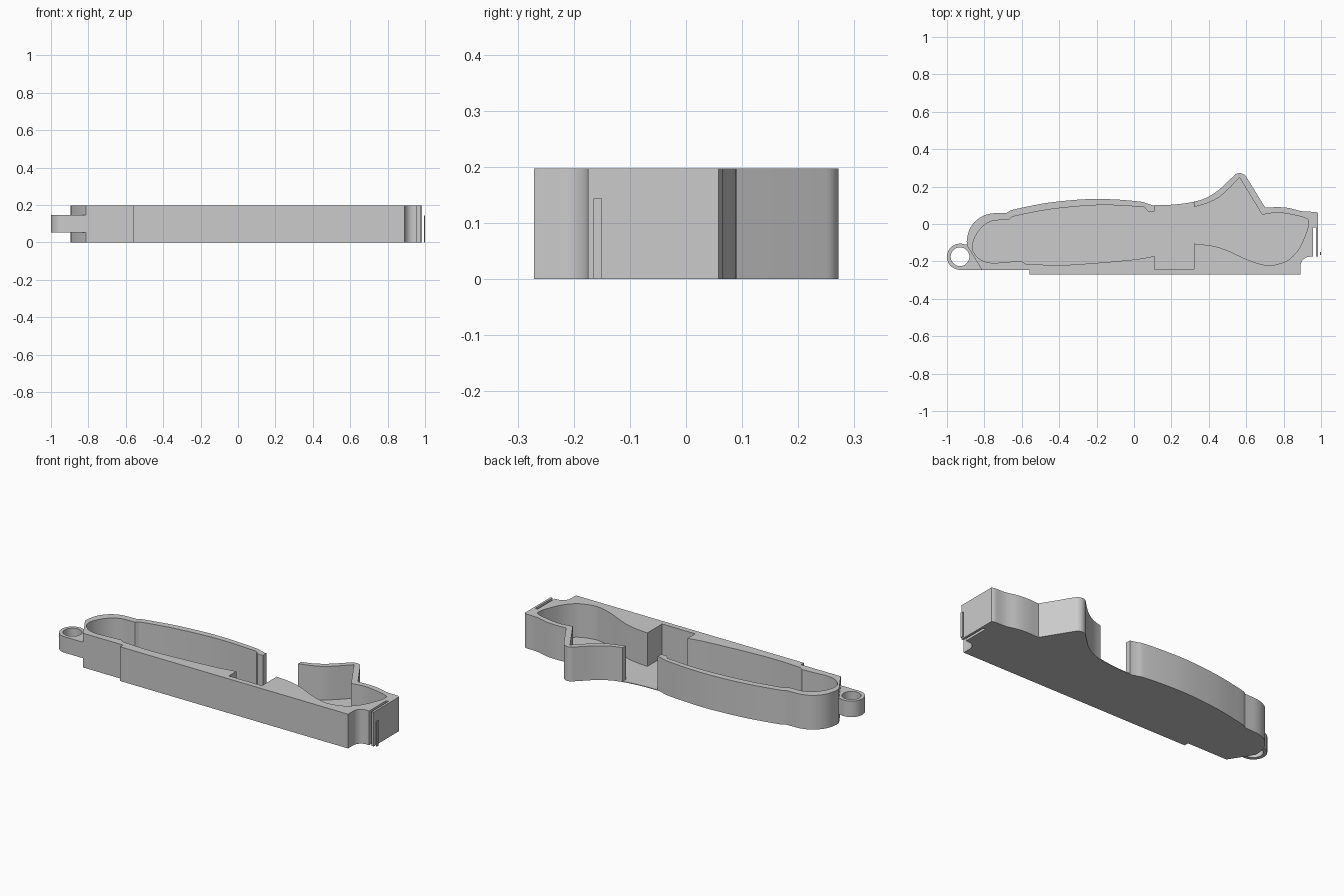
import bpy
import bmesh
import math
from mathutils import Vector

HEIGHT = 0.197
FLOOR = 0.004

default_cube = bpy.data.objects.get("Cube")
if default_cube:
    bpy.data.objects.remove(default_cube, do_unlink=True)

grey = bpy.data.materials.new("plain grey")
grey.use_nodes = True
grey.diffuse_color = (0.6, 0.6, 0.6, 1)
grey.node_tree.nodes["Principled BSDF"].inputs["Base Color"].default_value = grey.diffuse_color


def smooth(points, steps=6):
    """Rounded path that passes through every given point."""
    pts = [Vector(p) for p in points]
    pts = [pts[0] * 2 - pts[1]] + pts + [pts[-1] * 2 - pts[-2]]
    path = []
    for a, b, c, d in zip(pts, pts[1:], pts[2:], pts[3:]):
        for i in range(steps):
            t = i / steps
            path.append(b + (c - a) * t / 2
                        + (a - b * 2.5 + c * 2 - d / 2) * t ** 2
                        + (b * 3 - a - c * 3 + d) * t ** 3 / 2)
    return path + [pts[-2]]


def arc(centre, radius, start, end, steps=24):
    """Circular path, angles in degrees."""
    path = []
    for i in range(steps + 1):
        angle = math.radians(start + (end - start) * i / steps)
        path.append(Vector(centre) + Vector((math.cos(angle), math.sin(angle))) * radius)
    return path


def prism(name, outline, bottom, top):
    """Closed outline extruded straight up."""
    bm = bmesh.new()
    face = bm.faces.new([bm.verts.new((p[0], p[1], bottom)) for p in outline])
    result = bmesh.ops.extrude_face_region(bm, geom=[face])
    raised = [v for v in result["geom"] if isinstance(v, bmesh.types.BMVert)]
    bmesh.ops.translate(bm, verts=raised, vec=(0, 0, top - bottom))
    bmesh.ops.recalc_face_normals(bm, faces=bm.faces)
    mesh = bpy.data.meshes.new(name)
    bm.to_mesh(mesh)
    bm.free()
    mesh.materials.append(grey)
    obj = bpy.data.objects.new(name, mesh)
    bpy.context.collection.objects.link(obj)
    return obj


def activate(obj):
    bpy.ops.object.select_all(action="DESELECT")
    obj.select_set(True)
    bpy.context.view_layer.objects.active = obj


def cut(obj, cutter):
    """Subtract the cutter, then discard it."""
    cutter.hide_render = True
    modifier = obj.modifiers.new("cut", "BOOLEAN")
    modifier.operation = "DIFFERENCE"
    modifier.solver = "EXACT"
    modifier.object = cutter
    activate(obj)
    bpy.ops.object.modifier_apply(modifier=modifier.name)
    bpy.data.objects.remove(cutter, do_unlink=True)


# Outer wall: straight front, stepped right end with a thin clip, curved back
front_edge = [(-0.813, -0.245), (-0.56, -0.245), (-0.56, -0.271), (0.89, -0.271)]
corner_notch = arc((0.94, -0.225), 0.05, 180, 90, 10)
right_clip = [(0.957, -0.175), (0.957, -0.02), (0.972, -0.02),
              (0.972, -0.175), (0.985, -0.175), (0.985, 0.058)]
back_right = smooth([(0.97, 0.065), (0.9, 0.068), (0.83, 0.085), (0.77, 0.09), (0.7, 0.087)])
back_peak = [(0.7, 0.09)] + arc((0.565, 0.23), 0.042, 30, 140, 12)
back_slope = smooth([(0.51, 0.235), (0.45, 0.18), (0.38, 0.137), (0.3, 0.115),
                     (0.2, 0.103), (0.1, 0.1)])
back_long = smooth([(0.07, 0.11), (0.03, 0.12), (-0.1, 0.131), (-0.25, 0.133),
                    (-0.45, 0.115), (-0.6, 0.087), (-0.66, 0.073)])
left_end = smooth([(-0.68, 0.06), (-0.77, 0.055), (-0.83, 0.03), (-0.875, -0.02),
                   (-0.893, -0.08), (-0.893, -0.115)])
body = prism("tray_body", front_edge + corner_notch + right_clip + back_right
             + back_peak + back_slope + back_long + left_end, 0, HEIGHT)

# Cavity: long left bay, square thumb recess, curved right bay, open at the back
left_bay_back = [(0.11, 0.4), (0.11, 0.068), (0.075, 0.068)] + smooth(
    [(0.055, 0.09), (-0.1, 0.1), (-0.25, 0.098), (-0.45, 0.078), (-0.6, 0.05), (-0.655, 0.037)])
left_bay_end = smooth([(-0.67, 0.022), (-0.76, 0.015), (-0.82, -0.025), (-0.858, -0.09),
                       (-0.86, -0.145), (-0.82, -0.19), (-0.76, -0.208), (-0.68, -0.203),
                       (-0.6, -0.198)])
left_bay_front = smooth([(-0.58, -0.213), (-0.4, -0.22), (-0.2, -0.208), (0, -0.19),
                         (0.11, -0.172)])
recess = [(0.11, -0.24), (0.32, -0.24)]
right_bay = smooth([(0.32, -0.105), (0.42, -0.117), (0.5, -0.142), (0.6, -0.188),
                    (0.68, -0.215), (0.74, -0.22), (0.82, -0.195), (0.88, -0.135),
                    (0.92, -0.05), (0.932, 0), (0.92, 0.03), (0.83, 0.053),
                    (0.76, 0.06), (0.685, 0.05)])
peak_pocket = smooth([(0.565, 0.247), (0.47, 0.155), (0.4, 0.115), (0.32, 0.09)])
cavity = prism("cavity_cutter", left_bay_back + left_bay_end + left_bay_front + recess
               + right_bay + peak_pocket + [(0.32, 0.4)], FLOOR, HEIGHT * 2)
cut(body, cavity)

# Hinge lug: ring on the left end, merging flush into the body
pivot = (-0.93, -0.175)
lug = prism("hinge_lug", [(-0.811, -0.245)] + [(-0.89, -0.11)]
            + arc(pivot, 0.07, 70, 270, 32), 0.053, 0.145)
cut(lug, prism("pin_hole_cutter", arc(pivot, 0.05, 0, 350, 35), -HEIGHT, HEIGHT * 2))

# Thin upright strip just beyond the clip
strip = prism("clip_strip", [(0.994, -0.165), (1, -0.165), (1, -0.15), (0.994, -0.15)], 0, 0.143)

for part in (body, lug, strip):
    activate(part)
    bpy.ops.object.shade_smooth_by_angle(angle=math.radians(30))
